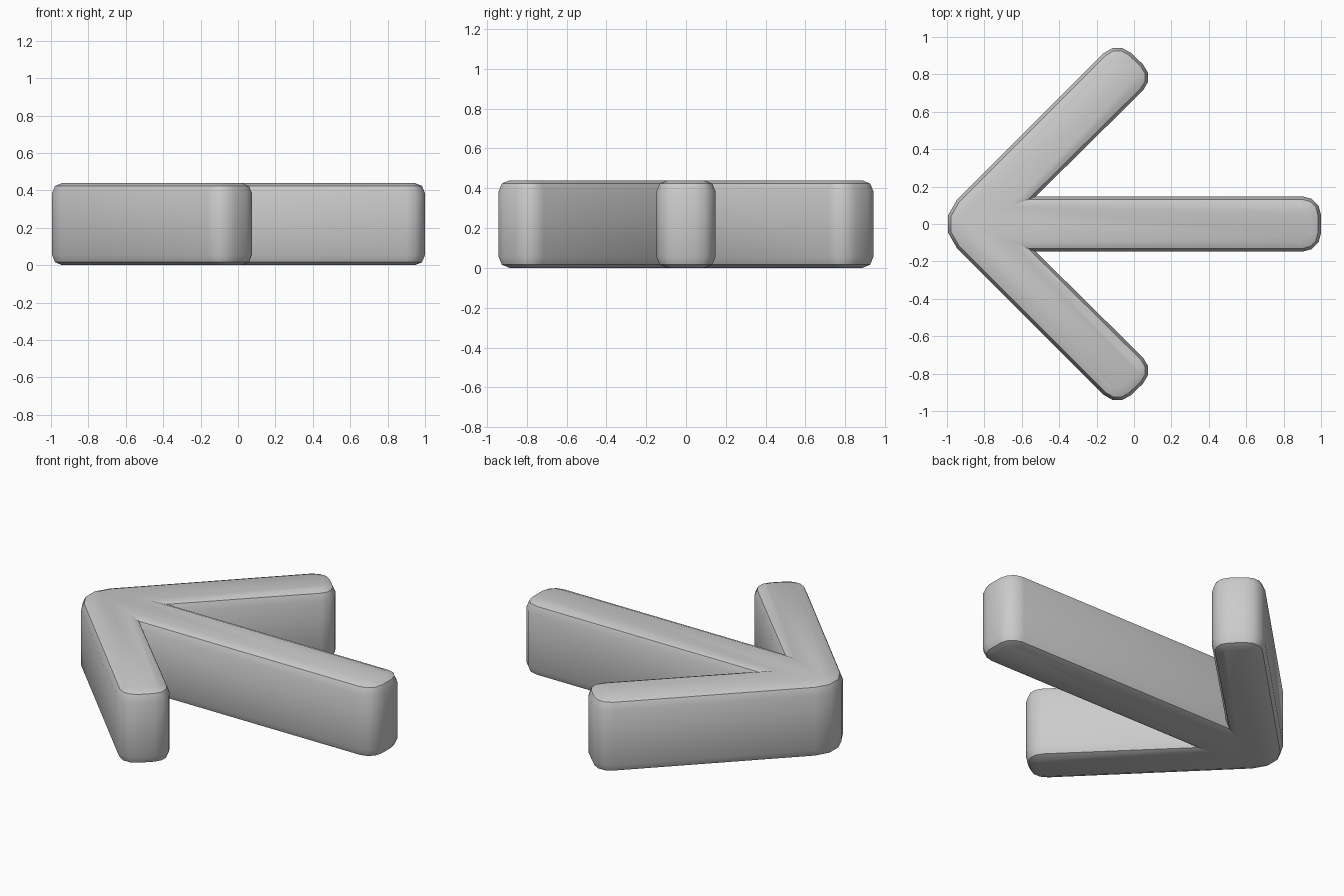
import bpy, bmesh
from mathutils import Vector

cube = bpy.data.objects.get("Cube")
if cube:
    bpy.data.objects.remove(cube, do_unlink=True)

HEIGHT = 0.44

grey = bpy.data.materials.new("plain grey")
grey.use_nodes = True
colour = (0.6, 0.6, 0.6, 1)
grey.diffuse_color = colour
grey.node_tree.nodes["Principled BSDF"].inputs["Base Color"].default_value = colour

# Half outline from the tip round to the shaft end, mirrored in y
half = [(-0.09, 0.985), (0.12, 0.785), (-0.525, 0.148), (1.0, 0.148)]
outline = [(-1.075, 0)] + half + [(x, -y) for x, y in reversed(half)]

bm = bmesh.new()
base = bm.faces.new([bm.verts.new((x, y, 0)) for x, y in outline])
extruded = bmesh.ops.extrude_face_region(bm, geom=[base])
bmesh.ops.translate(bm, vec=Vector((0, 0, HEIGHT)),
                    verts=[g for g in extruded["geom"] if isinstance(g, bmesh.types.BMVert)])
bmesh.ops.recalc_face_normals(bm, faces=bm.faces)


def round_edges(rule, width, segments):
    edges = [e for e in bm.edges if rule(e)]
    bmesh.ops.bevel(bm, geom=edges, offset=width, offset_type='OFFSET',
                    segments=segments, profile=0.5, affect='EDGES')


def upright(e):
    return abs(e.verts[0].co.z - e.verts[1].co.z) > 0.1


def middle_x(e):
    return (e.verts[0].co.x + e.verts[1].co.x) / 2


# Rounded tip, then rounded arm and shaft ends
round_edges(lambda e: upright(e) and middle_x(e) < -1.05, 0.18, 3)
round_edges(lambda e: upright(e) and middle_x(e) > -0.2, 0.10, 3)

# Softened top and bottom rims
round_edges(lambda e: not upright(e), 0.055, 2)

mesh = bpy.data.meshes.new("arrow")
bm.to_mesh(mesh)
bm.free()
mesh.materials.append(grey)
arrow = bpy.data.objects.new("arrow", mesh)
bpy.context.collection.objects.link(arrow)

bpy.context.view_layer.objects.active = arrow
arrow.select_set(True)
bpy.ops.object.shade_smooth_by_angle(angle=0.6)
